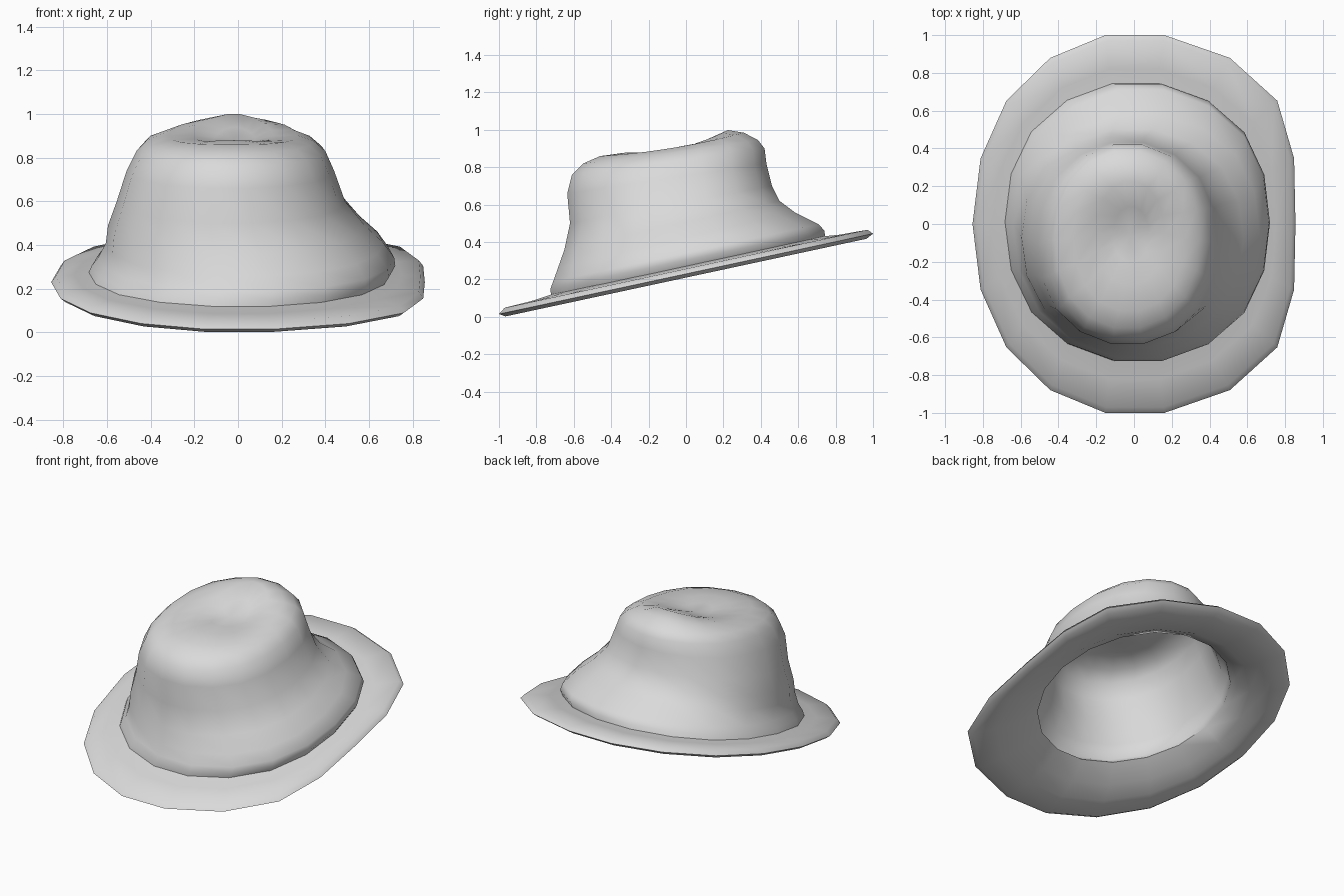
import bpy
import bmesh
from math import sin, cos, radians

SIDES = 18
HALF = cos(radians(180 / SIDES))

if "Cube" in bpy.data.objects:
    bpy.data.objects.remove(bpy.data.objects["Cube"])

felt = bpy.data.materials.new("grey_felt")
felt.use_nodes = True
GREY = (0.7, 0.7, 0.7, 1)
felt.diffuse_color = GREY
felt.node_tree.nodes["Principled BSDF"].inputs["Base Color"].default_value = GREY


def ring(left, right, front, back, sag=0.0, bulge=(0.03, 0.04)):
    """Tilted oval through its side x values and its front and back (y, z).

    sag lowers the sides, bulge squares off the left and right corners."""
    pts = []
    for i in range(SIDES):
        a = radians((i + 0.5) * 360 / SIDES)
        s, c = sin(a), cos(a) / HALF
        square = sin(2 * a) ** 2
        s += bulge[1] * square if s > 0 else -bulge[0] * square
        x = (left + right) / 2 + s * (right - left) / 2
        y, z = ((f + b) / 2 + c * (b - f) / 2 for f, b in zip(front, back))
        pts.append((x, y, z - sag * sin(a) ** 2))
    return pts


def brim_ring(rx, ry, lift, square=1.0):
    """Oval on the sloping brim plane, raised by lift."""
    z = 0.23 + lift
    return ring(-rx, rx, (-ry, z - 0.215 * ry), (ry, z + 0.215 * ry),
                bulge=(0.025 * square, 0.125 * square))


def loft(name, rings, start=None, end=None):
    """Skin consecutive rings, closing either end on a centre point."""
    bm = bmesh.new()
    loops = [[bm.verts.new(p) for p in r] for r in rings]
    for a, b in zip(loops, loops[1:]):
        for i in range(SIDES):
            j = (i + 1) % SIDES
            bm.faces.new((a[i], b[i], b[j], a[j]))
    for point, loop, flip in ((start, loops[0], False), (end, loops[-1], True)):
        if point:
            c = bm.verts.new(point)
            for i in range(SIDES):
                j = (i + 1) % SIDES
                bm.faces.new((loop[i], c, loop[j]) if flip else (c, loop[i], loop[j]))
    mesh = bpy.data.meshes.new(name)
    bm.to_mesh(mesh)
    bm.free()
    mesh.materials.append(felt)
    obj = bpy.data.objects.new(name, mesh)
    bpy.context.collection.objects.link(obj)
    bpy.ops.object.select_all(action="DESELECT")
    obj.select_set(True)
    bpy.context.view_layer.objects.active = obj
    bpy.ops.object.shade_smooth_by_angle(angle=radians(70))


# Crown outline from the base lip up to the dented top with its raised back
crown_outline = [
    (-0.69, 0.69, (-0.72, 0.10), (0.745, 0.42)),
    (-0.67, 0.72, (-0.725, 0.15), (0.74, 0.46)),
    (-0.64, 0.715, (-0.71, 0.19), (0.71, 0.495)),
    (-0.605, 0.665, (-0.685, 0.26), (0.58, 0.56)),
    (-0.595, 0.58, (-0.65, 0.36), (0.50, 0.62)),
    (-0.555, 0.49, (-0.62, 0.50), (0.46, 0.70)),
    (-0.51, 0.44, (-0.635, 0.66), (0.43, 0.82)),
    (-0.465, 0.40, (-0.61, 0.76), (0.42, 0.90)),
    (-0.42, 0.345, (-0.55, 0.82), (0.385, 0.945), 0.005),
    (-0.32, 0.27, (-0.46, 0.86), (0.31, 0.985), 0.02),
    (-0.20, 0.16, (-0.32, 0.88), (0.225, 1.0), 0.04),
    (-0.11, 0.08, (-0.20, 0.88), (0.09, 0.94), 0.03),
]
loft("crown", [ring(*r) for r in crown_outline], end=(-0.02, -0.06, 0.88))


def inset(left, right, front, back, sag=0.0, d=0.03):
    """Crown ring moved inward and down by the felt thickness."""
    return ring(left + d, right - d, (front[0] + d, front[1] - d),
                (back[0] - d, back[1] - d), sag)


# Lining: the crown outline set inward, running down to the narrower opening
lining = [inset(*r) for r in reversed(crown_outline[3:11])]

# Brim: underside from the opening to the rim, then back over the top
brim = [
    brim_ring(0.56, 0.60, 0.09, 0),
    brim_ring(0.67, 0.715, 0.02, 0.2),
    brim_ring(0.75, 0.83, -0.005, 0.6),
    brim_ring(0.83, 0.965, -0.02),
    brim_ring(0.855, 1.0, 0.0),
    brim_ring(0.835, 0.97, 0.027),
    brim_ring(0.75, 0.82, 0.033, 0.6),
    brim_ring(0.67, 0.715, 0.045, 0.2),
]
loft("brim_and_lining", lining + brim, start=(-0.02, -0.06, 0.85))
